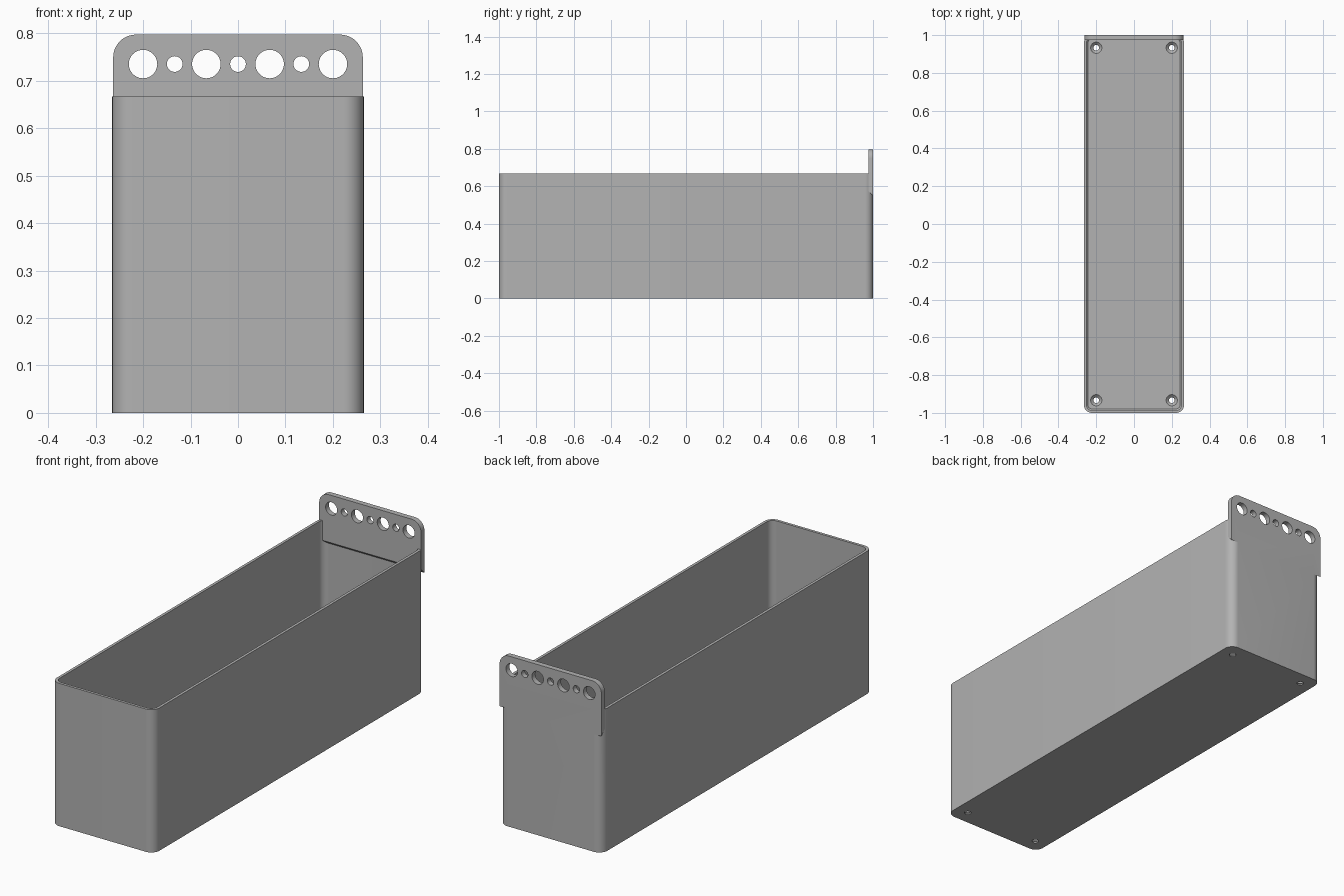
import bpy
import bmesh
from math import sin, cos, pi, radians

if "Cube" in bpy.data.objects:
    bpy.data.objects.remove(bpy.data.objects["Cube"])

HALF_W, HEIGHT, WALL, FLOOR = 0.265, 0.667, 0.013, 0.02
PLATE_W, PLATE_TOP, PLATE_FRONT = 0.263, 0.797, 0.975

grey = bpy.data.materials.new("plain grey")
grey.use_nodes = True
colour = (0.45, 0.45, 0.45, 1)
grey.diffuse_color = colour
grey.node_tree.nodes["Principled BSDF"].inputs["Base Color"].default_value = colour


def arc(cx, cy, r, start, sweep, steps):
    return [(cx + r * cos(start + sweep * i / steps),
             cy + r * sin(start + sweep * i / steps)) for i in range(steps + 1)]


def rounded_rect(hx, hy, r):
    pts = []
    for i, (sx, sy) in enumerate([(1, 1), (-1, 1), (-1, -1), (1, -1)]):
        pts += arc(sx * (hx - r), sy * (hy - r), r, i * pi / 2, pi / 2, 10)
    return pts


def circle(cx, cy, r):
    return arc(cx, cy, r, 0, 2 * pi, 40)[:-1]


def loft(name, rings):
    """Closed solid through a stack of matching outlines."""
    bm = bmesh.new()
    rows = [[bm.verts.new(p) for p in ring] for ring in rings]
    n = len(rows[0])
    for a, b in zip(rows, rows[1:]):
        for i in range(n):
            j = (i + 1) % n
            bm.faces.new((a[i], a[j], b[j], b[i]))
    bm.faces.new(rows[0][::-1])
    bm.faces.new(rows[-1])
    bmesh.ops.recalc_face_normals(bm, faces=bm.faces)
    mesh = bpy.data.meshes.new(name)
    bm.to_mesh(mesh)
    bm.free()
    obj = bpy.data.objects.new(name, mesh)
    bpy.context.collection.objects.link(obj)
    mesh.materials.append(grey)
    return obj


def flat(outline, z):
    return [(x, y, z) for x, y in outline]


def upright(outline, y):
    return [(x, y, z) for x, z in outline]


def combine(target, tool, operation):
    """Apply a boolean and discard the tool."""
    tool.hide_render = True
    mod = target.modifiers.new("combine", "BOOLEAN")
    mod.operation, mod.solver, mod.object = operation, "EXACT", tool
    bpy.context.view_layer.objects.active = target
    bpy.ops.object.modifier_apply(modifier=mod.name)
    bpy.data.objects.remove(tool)


# Open bin with rounded corners and a chamfered inner floor edge
outer = rounded_rect(HALF_W, 1, 0.042)
storage_bin = loft("storage_bin", [flat(outer, 0), flat(outer, HEIGHT)])
inner = rounded_rect(HALF_W - WALL, 1 - WALL, 0.03)
inner_low = rounded_rect(HALF_W - WALL - 0.008, 1 - WALL - 0.008, 0.022)
combine(storage_bin, loft("cavity", [flat(inner_low, FLOOR), flat(inner, FLOOR + 0.008),
                                     flat(inner, HEIGHT + 0.1)]), "DIFFERENCE")


# Hanging plate, rounded on top and bevelled underneath
def plate_outline(bottom):
    r = 0.048
    top = arc(PLATE_W - r, PLATE_TOP - r, r, 0, pi / 2, 12)
    top += arc(r - PLATE_W, PLATE_TOP - r, r, pi / 2, pi / 2, 12)
    return top + [(-PLATE_W, bottom), (PLATE_W, bottom)]


combine(storage_bin, loft("hanging_plate", [upright(plate_outline(0.575), PLATE_FRONT),
                                            upright(plate_outline(0.55), 1)]), "UNION")

# Row of alternating large and small holes through the plate
for i in range(-3, 4):
    hole = circle(i * 0.0667, 0.735, 0.03 if i % 2 else 0.0165)
    combine(storage_bin, loft("plate_hole", [upright(hole, 0.9), upright(hole, 1.1)]),
            "DIFFERENCE")

# Countersunk screw holes in the floor corners
for x in (-0.2, 0.2):
    for y in (-0.933, 0.933):
        steps = [(0.015, -0.05), (0.015, 0.006), (0.03, FLOOR), (0.03, FLOOR + 0.02)]
        combine(storage_bin, loft("screw_hole", [flat(circle(x, y, r), z) for r, z in steps]),
                "DIFFERENCE")

bpy.ops.object.select_all(action="DESELECT")
storage_bin.select_set(True)
bpy.context.view_layer.objects.active = storage_bin
bpy.ops.object.shade_smooth_by_angle(angle=radians(30))
